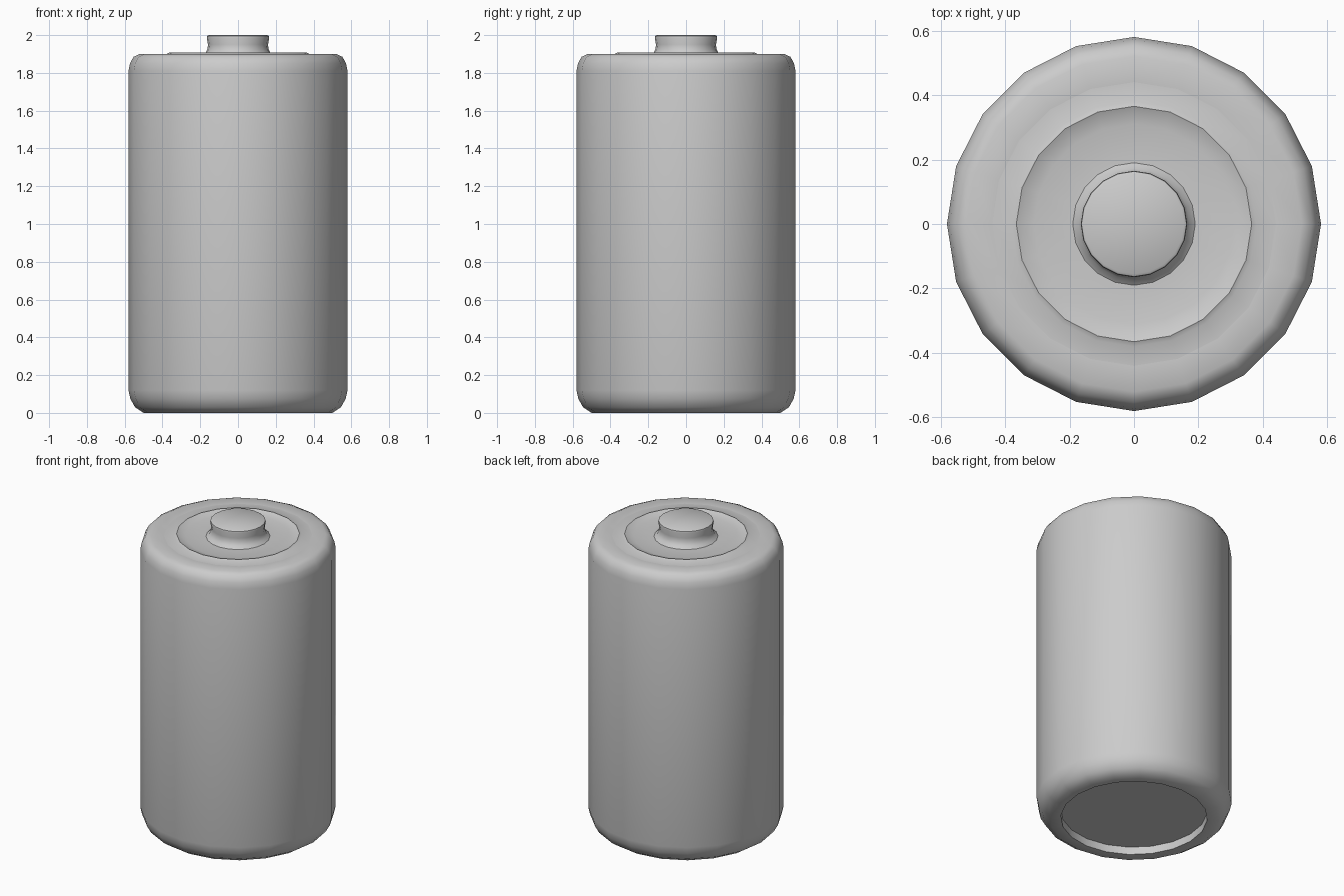
import bpy, bmesh, math

cube = bpy.data.objects.get("Cube")
if cube:
    bpy.data.objects.remove(cube, do_unlink=True)

SIDES = 20

grey = bpy.data.materials.new("light grey metal")
grey.use_nodes = True
grey.diffuse_color = (0.6, 0.6, 0.6, 1)
grey.node_tree.nodes["Principled BSDF"].inputs["Base Color"].default_value = (0.6, 0.6, 0.6, 1)


def lathe(name, profile, angle=40):
    """Revolve (radius, height) points, listed from bottom to top along the outside."""
    bm = bmesh.new()
    rings = []
    for r, z in profile:
        if r == 0:
            rings.append([bm.verts.new((0, 0, z))] * SIDES)
        else:
            rings.append([bm.verts.new((r * math.cos(i * math.tau / SIDES),
                                        r * math.sin(i * math.tau / SIDES), z))
                          for i in range(SIDES)])
    for low, high in zip(rings, rings[1:]):
        for i in range(SIDES):
            j = (i + 1) % SIDES
            corners = [low[i], low[j], high[j], high[i]]
            bm.faces.new(list(dict.fromkeys(corners)))
    mesh = bpy.data.meshes.new(name)
    bm.to_mesh(mesh)
    bm.free()
    mesh.materials.append(grey)
    obj = bpy.data.objects.new(name, mesh)
    bpy.context.collection.objects.link(obj)
    bpy.ops.object.select_all(action="DESELECT")
    obj.select_set(True)
    bpy.context.view_layer.objects.active = obj
    bpy.ops.object.shade_smooth_by_angle(angle=math.radians(angle))
    return obj


# Recessed base, rounded body and flat shoulder
lathe("battery_case", [
    (0, 0.05), (0.435, 0.05), (0.435, 0.0), (0.5, 0.0), (0.545, 0.03),
    (0.57, 0.075), (0.58, 0.12), (0.58, 1.81), (0.572, 1.85),
    (0.553, 1.885), (0.52, 1.9), (0.44, 1.897)])

# Raised lip with a shallow dish inside
lathe("top_seal", [
    (0.44, 1.897), (0.38, 1.9), (0.365, 1.907), (0.35, 1.9),
    (0.31, 1.89), (0.19, 1.89)])

# Terminal with a flared foot and a narrow neck
lathe("terminal_button", [
    (0.19, 1.89), (0.172, 1.905), (0.162, 1.925), (0.159, 1.95),
    (0.165, 1.985), (0.163, 1.995), (0.155, 2.0), (0, 2.0)])
